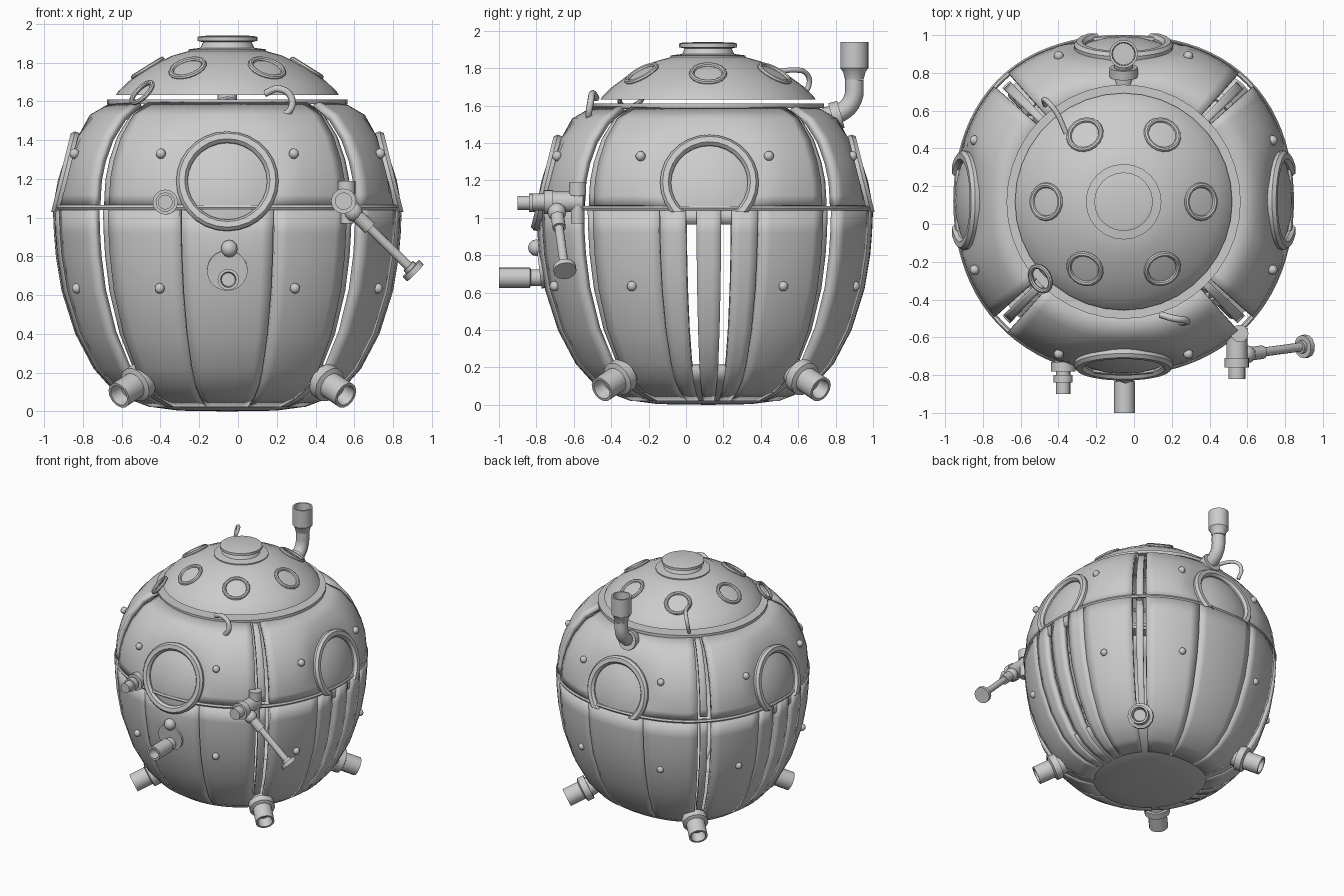
import bpy, bmesh, math
from mathutils import Vector, Matrix

if "Cube" in bpy.data.objects:
    bpy.data.objects.remove(bpy.data.objects["Cube"])

CENTRE = Vector((-0.055, 0.1, 0))   # vertical axis of the pod
grey = bpy.data.materials.new("plain grey")
grey.use_nodes = True
colour = (0.6, 0.6, 0.6, 1)
grey.diffuse_color = colour
grey.node_tree.nodes["Principled BSDF"].inputs["Base Color"].default_value = colour


def finish(name, bm, solid=0, angle=35):
    bmesh.ops.remove_doubles(bm, verts=bm.verts, dist=1e-5)
    mesh = bpy.data.meshes.new(name)
    bm.to_mesh(mesh)
    bm.free()
    mesh.materials.append(grey)
    ob = bpy.data.objects.new(name, mesh)
    ob.location = CENTRE
    bpy.context.collection.objects.link(ob)
    if solid:
        mod = ob.modifiers.new("thickness", 'SOLIDIFY')
        mod.thickness = solid
        mod.offset = -1
    bpy.ops.object.select_all(action='DESELECT')
    ob.select_set(True)
    bpy.context.view_layer.objects.active = ob
    bpy.ops.object.shade_smooth_by_angle(angle=math.radians(angle))


def lathe(profile, start=0, end=360, steps=24):
    """Surface swept around z from (radius, height) points."""
    bm = bmesh.new()
    rows = []
    for r, z in profile:
        row = []
        for i in range(steps + 1):
            a = math.radians(start + (end - start) * i / steps)
            row.append(bm.verts.new((r * math.cos(a), r * math.sin(a), z)))
        rows.append(row)
    for low, high in zip(rows, rows[1:]):
        for i in range(steps):
            bm.faces.new((low[i], low[i + 1], high[i + 1], high[i]))
    return bm


def turned(name, profile, origin=(0, 0, 0), axis=(0, 0, 1), steps=16, floor=None):
    """Lathed part standing at origin and pointing along axis."""
    bm = lathe(profile, steps=steps)
    turn = Vector(axis).to_track_quat('Z', 'Y').to_matrix().to_4x4()
    bm.transform(Matrix.Translation(origin) @ turn)
    if floor is not None:
        bmesh.ops.bisect_plane(bm, geom=bm.verts[:] + bm.edges[:] + bm.faces[:],
                               plane_co=(0, 0, floor), plane_no=(0, 0, 1), clear_inner=True)
    finish(name, bm)


def panel(name, profile, start=0, end=360, seat=None, solid=0.04):
    """Hull panel, fuller at the corners; a seat (point, normal) flattens it behind a window."""
    bm = lathe(profile, start, end, max(3, round((end - start) / 4)))
    for v in bm.verts:
        a = math.atan2(v.co.y, v.co.x)
        swell = 1 + 0.03 * math.sin(2 * a) ** 2
        v.co.x *= swell
        v.co.y = v.co.y * swell + 0.022 * (1 - math.sin(a) ** 4)
        if seat:
            point, normal = seat
            v.co -= normal * max(0, (v.co - point).dot(normal))
    finish(name, bm, solid)


def hoop(radius, tube, sides=8):
    turns = [math.tau * i / sides for i in range(sides + 1)]
    return [(radius + tube * math.cos(t), tube * math.sin(t)) for t in turns]


def stack(*sections):
    """Solid profile from (radius, bottom, top) cylinders."""
    points = [(0, sections[0][1])]
    for r, low, high in sections:
        points += [(r, low), (r, high)]
    return points + [(0, sections[-1][2])]


def ball(name, place, r):
    bm = bmesh.new()
    bmesh.ops.create_uvsphere(bm, u_segments=10, v_segments=6, radius=r,
                              matrix=Matrix.Translation(place))
    finish(name, bm, angle=60)


def pipe(name, points, r):
    """Round bent tube through points given in model space."""
    data = bpy.data.curves.new(name, 'CURVE')
    data.dimensions = '3D'
    data.bevel_depth = r
    data.bevel_resolution = 2
    data.resolution_u = 4
    data.use_fill_caps = True
    spline = data.splines.new('BEZIER')
    spline.bezier_points.add(len(points) - 1)
    for bp, p in zip(spline.bezier_points, points):
        bp.co = p
        bp.handle_left_type = bp.handle_right_type = 'AUTO'
    data.materials.append(grey)
    bpy.context.collection.objects.link(bpy.data.objects.new(name, data))


def radial(angle, r, z):
    a = math.radians(angle)
    return Vector((r * math.cos(a), r * math.sin(a), z))


LOWER = [(0.4, 0.022), (0.515, 0.066), (0.605, 0.125), (0.69, 0.22), (0.785, 0.4), (0.855, 0.62),
         (0.885, 0.8), (0.895, 0.92), (0.9, 1.04)]
UPPER = [(0.892, 1.065), (0.889, 1.12), (0.882, 1.2), (0.855, 1.3), (0.8, 1.42), (0.71, 1.53), (0.59, 1.6)]

# Bottom bowl and hull panels
panel("bottom_bowl", [(0, 0), (0.25, 0.004), (0.4, 0.024), (0.513, 0.07), (0.602, 0.129),
                      (0.66, 0.195)], solid=0.03)
FULL = [(-41.7, -15.7), (-15.2, 15.2), (15.7, 41.7)]
SLOTTED = [(-41.7, -17.2), (-16.8, -7.8), (-4.2, 4.2), (7.8, 16.8), (17.2, 41.7)]
for k, side in enumerate(("left", "back", "right", "front")):
    mid = 90 * k
    slotted = k % 2 == 0
    out = radial(mid, 0.97, 0.243)
    at = radial(mid, 0.835, 1.185)
    seat = (at - out * 0.004, out)
    for a, b in (SLOTTED if slotted else FULL):
        panel(side + "_lower_panel", LOWER, mid + a, mid + b, seat if k == 3 else None)
    panel(side + "_upper_panel", UPPER, mid - 41.7, mid + 41.7, seat)
    if slotted:
        panel(side + "_slot_header", [(0.885, 0.965), (0.89, 1.04)], mid - 17, mid + 17)
        at.y += 0.025

    # Recessed ribs in the corner channels
    for part, shape in (("lower", LOWER[2:]), ("upper", UPPER)):
        inner = [(r - 0.045, z) for r, z in shape]
        panel(part + "_corner_rib", inner, mid + 43.2, mid + 46.8, solid=0.03)

    # Domed window with a raised frame; only the front one reaches below the belt
    cut = None if k == 3 else 1.03
    turned(side + "_window_frame", [(0.205, -0.06), (0.255, -0.06), (0.264, 0.015), (0.25, 0.034),
           (0.22, 0.034), (0.205, 0.015), (0.205, -0.06)], at, out, 28, cut)
    turned(side + "_window_glass", [(0.215, 0), (0.15, 0.022), (0.08, 0.035), (0, 0.04)],
           at, out, 28, cut)

    # Rivets
    for sign in (-1, 1):
        ball("upper_rivet", radial(mid + sign * 23.5, 0.86, 1.33), 0.027)
        low = radial(mid + sign * (27.5 if slotted else 23.5), 0.875, 0.635)
        ball("lower_rivet", low + Vector((0, 0.015 * slotted, 0)), 0.027)

    # Corner thruster foot
    turned("thruster_foot", [(0, 0), (0.065, 0), (0.075, 0.11), (0.095, 0.11), (0.095, 0.16),
           (0.07, 0.17), (0.07, 0.29), (0.055, 0.29), (0.045, 0.22), (0, 0.22)],
           radial(mid + 45, 0.565, 0.205) + Vector((0.026, 0.035, 0)), radial(mid + 45, 0.9, -0.42), 14)

# Belt rod, top ring, dome and hatch
panel("belt_rod", [(r, z + 1.052) for r, z in hoop(0.888, 0.014, 6)], solid=0)
TOP = Vector((0, 0.018, 0))
turned("top_ring", [(0.5, 1.587), (0.62, 1.587), (0.62, 1.61), (0.5, 1.61), (0.5, 1.587)], TOP, steps=40)
turned("dome", [(0.53, 1.65), (0.54, 1.633), (0.575, 1.633), (0.565, 1.65), (0.51, 1.703),
                (0.41, 1.775), (0.28, 1.837), (0.19, 1.862), (0, 1.868)], TOP, steps=36)
turned("hatch", [(0.2, 1.85), (0.2, 1.868), (0.14, 1.876), (0.125, 1.905), (0.155, 1.912),
                 (0.155, 1.932), (0.13, 1.938), (0, 1.94)], TOP, steps=24)

# Dome portholes
for i in range(6):
    spot, out = TOP + radial(60 * i, 0.41, 1.771), radial(60 * i, 0.53, 0.85)
    turned("porthole_rim", hoop(0.088, 0.014), spot, out, 18)
    turned("porthole_glass", [(0.085, -0.002), (0, 0.006)], spot, out, 18)

# Front valve plate, knob and spout
turned("valve_plate", stack((0.105, -0.08, 0.03)), (0, -0.855, 0.73), (0, -1, -0.12), 20)
ball("valve_knob", (0.01, -0.9, 0.84), 0.045)
turned("valve_spout", [(0, 0), (0.045, 0), (0.045, 0.1), (0.055, 0.105), (0.055, 0.27),
       (0.04, 0.27), (0.035, 0.2), (0, 0.2)], (0.005, -0.83, 0.68), (0, -1, 0))

# Front lamp
turned("front_lamp", stack((0.045, 0, 0.1), (0.065, 0.1, 0.15), (0.038, 0.15, 0.17),
       (0.05, 0.17, 0.21), (0.038, 0.21, 0.27)), (-0.32, -0.73, 1.08), (0, -1, 0))

# Jointed arm with a flat hand
turned("arm_shoulder", stack((0.055, 0, 0.16), (0.065, 0.16, 0.21), (0.045, 0.21, 0.27)),
       (0.6, -0.65, 1.085), (0, -1, 0))
turned("arm_pivot", stack((0.036, 0, 0.15), (0.046, 0.15, 0.22)), (0.615, -0.68, 0.97))
ball("arm_elbow", (0.65, -0.79, 1.03), 0.05)
reach = Vector((0.295, 0.04, -0.29))
turned("arm_rod", stack((0.036, 0, 0.12), (0.024, 0.12, 0.4), (0.035, 0.4, 0.42),
       (0.062, 0.42, 0.45)), (0.65, -0.79, 1.03), reach, 12)

# Rear chimney with an elbow pipe and cup
pipe("chimney_elbow", [(-0.055, 0.74, 1.54), (-0.055, 0.83, 1.565), (-0.055, 0.89, 1.63),
                       (-0.055, 0.9, 1.74)], 0.05)
turned("chimney_collar", stack((0.075, 0, 0.05)), (0, 0.68, 1.54), (0, 0.9, 0.25))
turned("chimney_cup", [(0, 0), (0.05, 0), (0.06, 0.04), (0.075, 0.06), (0.075, 0.2),
       (0.062, 0.2), (0.058, 0.1), (0, 0.1)], (0, 0.8, 1.74))

# Lifting handle, hook and loose ring
pipe("lifting_handle", [(-0.36, 0.48, 1.78), (-0.41, 0.59, 1.79), (-0.45, 0.64, 1.775),
                        (-0.475, 0.66, 1.73), (-0.47, 0.63, 1.65)], 0.014)
pipe("side_hook", [(0.14, -0.48, 1.64), (0.21, -0.5, 1.665), (0.275, -0.51, 1.62),
                   (0.265, -0.52, 1.55), (0.21, -0.51, 1.53), (0.16, -0.5, 1.55)], 0.018)
turned("loose_ring", hoop(0.07, 0.013), (-0.44, -0.39, 1.645), (-0.55, -0.3, 0.56), 18)
